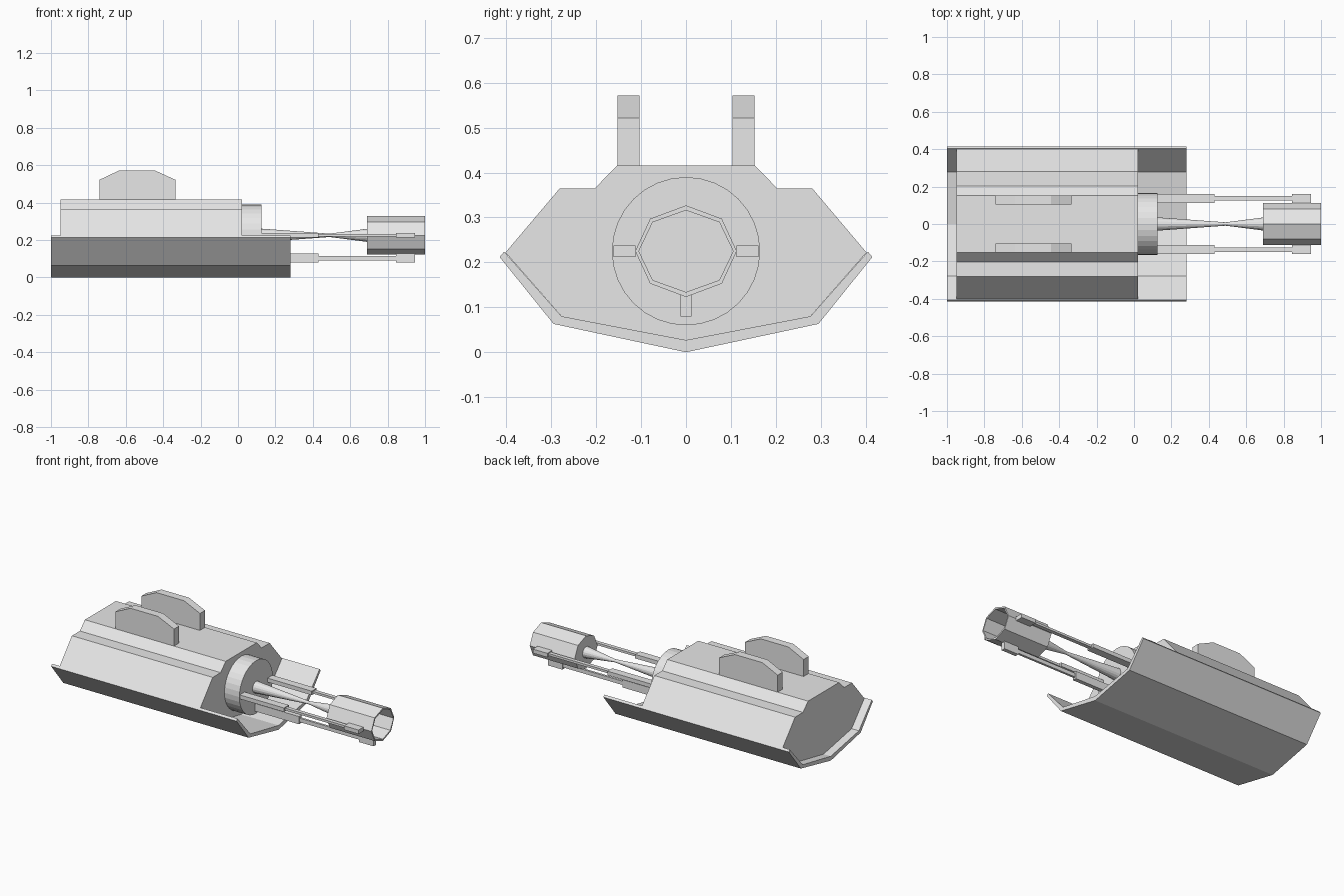
import bpy, bmesh, math

if "Cube" in bpy.data.objects:
    bpy.data.objects.remove(bpy.data.objects["Cube"])

grey = bpy.data.materials.new("light_grey")
grey.diffuse_color = (0.8, 0.8, 0.8, 1)
grey.use_nodes = True
grey.node_tree.nodes["Principled BSDF"].inputs["Base Color"].default_value = grey.diffuse_color
AXIS_Z = 0.225  # height of the barrel axis


def finish(name, bm):
    bmesh.ops.recalc_face_normals(bm, faces=bm.faces)
    mesh = bpy.data.meshes.new(name)
    bm.to_mesh(mesh)
    bm.free()
    mesh.materials.append(grey)
    obj = bpy.data.objects.new(name, mesh)
    bpy.context.collection.objects.link(obj)
    return obj


def extrude(name, start, offset):
    """Extrude a closed outline of 3D points by an offset."""
    bm = bmesh.new()
    face = bm.faces.new([bm.verts.new(p) for p in start])
    new = bmesh.ops.extrude_face_region(bm, geom=[face], use_keep_orig=True)["geom"]
    bmesh.ops.translate(bm, vec=offset, verts=[v for v in new if isinstance(v, bmesh.types.BMVert)])
    return finish(name, bm)


def mirrored(half):
    """Close a (y, z) half outline by mirroring it across y = 0."""
    return half + [(-y, z) for y, z in reversed(half) if y > 0]


def prism_x(name, outline, x0, x1):
    return extrude(name, [(x0, y, z) for y, z in outline], (x1 - x0, 0, 0))


def box(name, x, y, z):
    prism_x(name, [(y[0], z[0]), (y[1], z[0]), (y[1], z[1]), (y[0], z[1])], *x)


def lathe_x(name, rings, sides):
    """Loft rings of (x, y radius, z radius) along the barrel axis, capping both ends."""
    bm = bmesh.new()
    loops = []
    for x, ry, rz in rings:
        angles = [2 * math.pi * i / sides for i in range(sides)]
        loops.append([bm.verts.new((x, ry * math.sin(a), AXIS_Z + rz * math.cos(a))) for a in angles])
    for a, b in zip(loops, loops[1:]):
        for i in range(sides):
            j = (i + 1) % sides
            bm.faces.new((a[i], a[j], b[j], b[i]))
    bm.faces.new(loops[0])
    bm.faces.new(loops[-1])
    return finish(name, bm)


# Main hull
prism_x("hull", mirrored([(0, 0.027), (0.277, 0.08), (0.402, 0.222), (0.281, 0.365),
                          (0.203, 0.365), (0.153, 0.416)]), -0.95, 0.022)

# Open keel shell wrapped under the hull
outer = [(0, 0), (0.295, 0.063), (0.415, 0.212), (0.405, 0.224)]
inner = [(0.277, 0.08), (0, 0.027)]
left = [(-y, z) for y, z in outer + inner]
prism_x("keel_shell", outer + inner + left[::-1][1:-1], -1.0, 0.28)

# Twin fins on the roof
fin = [(-0.74, 0.41), (-0.74, 0.522), (-0.635, 0.572), (-0.445, 0.572), (-0.335, 0.522), (-0.335, 0.41)]
for side, y in (("left", 0.103), ("right", -0.153)):
    extrude("roof_fin_" + side, [(x, y, z) for x, z in fin], (0, 0.05, 0))

# Round barrel collar, tapered barrel and hollow octagonal muzzle
lathe_x("collar", [(0.02, 0.165, 0.165), (0.125, 0.165, 0.165)], 32)
lathe_x("barrel", [(0.12, 0.036, 0.036), (0.49, 0.009, 0.009), (0.70, 0.036, 0.036)], 16)
lathe_x("muzzle", [(0.69, 0.113, 0.102), (1.0, 0.113, 0.102), (1.0, 0.105, 0.091), (0.71, 0.105, 0.091)], 8)

# Three stepped rods around the barrel: thick base, thin middle, end block
for label, x, wide, thin in (("base", (0.12, 0.43), 0.024, 0.0125),
                             ("middle", (0.43, 0.845), 0.012, 0.007),
                             ("tip", (0.845, 0.945), 0.024, 0.0125)):
    for side, s in (("left", 1), ("right", -1)):
        box(f"rod_{side}_{label}", x, (s * 0.137 - wide, s * 0.137 + wide), (AXIS_Z - thin, AXIS_Z + thin))
    box(f"rod_lower_{label}", x, (-thin, thin), (0.103 - wide, 0.103 + wide))
